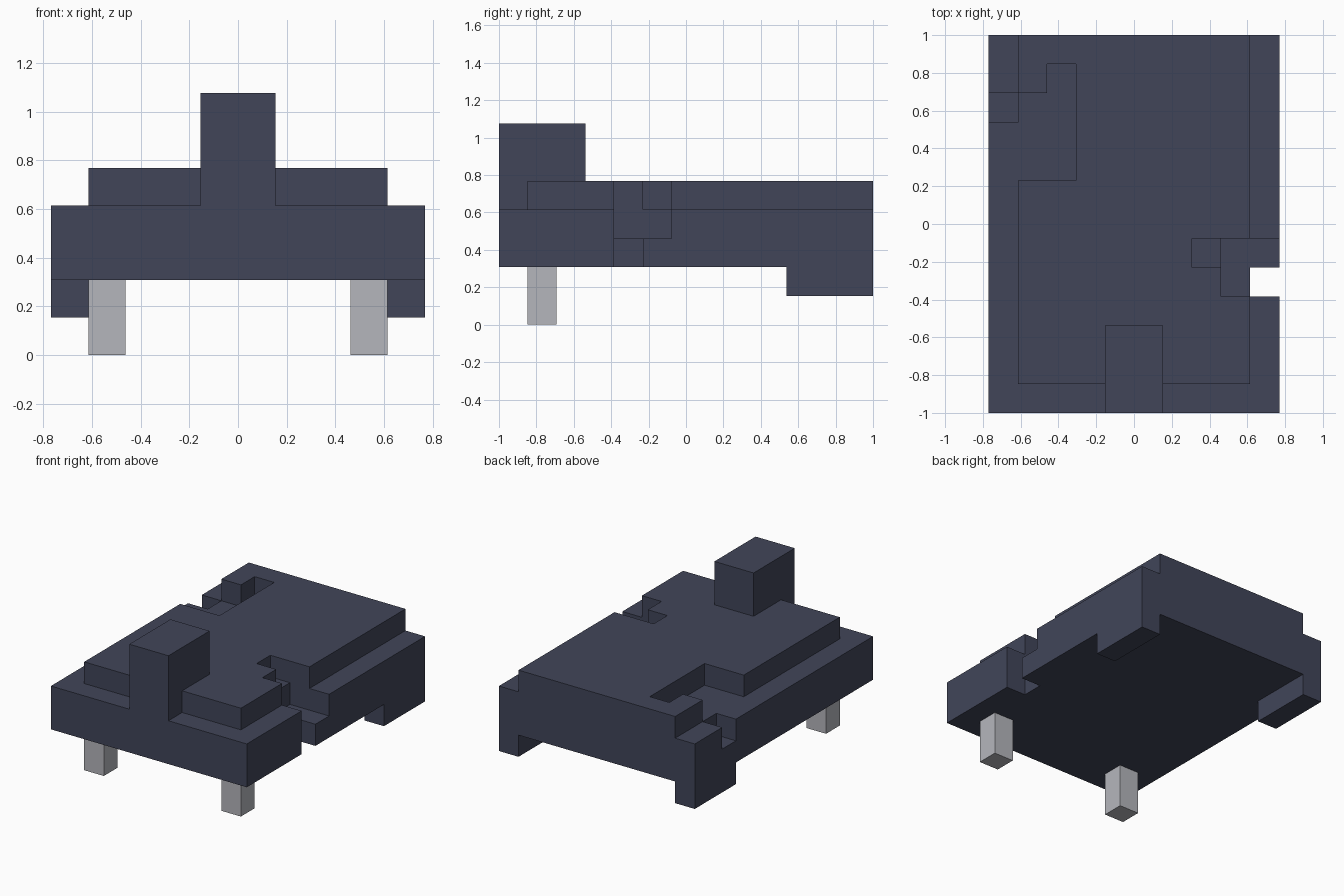
import bpy
import bmesh

if "Cube" in bpy.data.objects:
    bpy.data.objects.remove(bpy.data.objects["Cube"])

U = 2 / 13  # one block


def material(name, rgb):
    m = bpy.data.materials.new(name)
    lin = [(c / 255 / 12.92 if c / 255 <= 0.04045 else ((c / 255 + 0.055) / 1.055) ** 2.4) for c in rgb]
    m.diffuse_color = (*lin, 1)
    m.use_nodes = True
    m.node_tree.nodes["Principled BSDF"].inputs["Base Color"].default_value = m.diffuse_color
    return m


def prism(name, outline, z0, z1, mat):
    """Extrude a counter-clockwise outline (in blocks) from z0 to z1."""
    bm = bmesh.new()
    face = bm.faces.new([bm.verts.new((x * U, y * U, z0 * U)) for x, y in outline])
    top = bmesh.ops.extrude_face_region(bm, geom=[face], use_keep_orig=True)["geom"]
    verts = [v for v in top if isinstance(v, bmesh.types.BMVert)]
    bmesh.ops.translate(bm, verts=verts, vec=(0, 0, (z1 - z0) * U))
    bmesh.ops.recalc_face_normals(bm, faces=bm.faces)
    mesh = bpy.data.meshes.new(name)
    bm.to_mesh(mesh)
    bm.free()
    mesh.materials.append(mat)
    obj = bpy.data.objects.new(name, mesh)
    bpy.context.collection.objects.link(obj)
    return obj


def rect(x0, x1, y0, y1):
    return [(x0, y0), (x1, y0), (x1, y1), (x0, y1)]


slate = material("dark slate", (65, 69, 89))
grey = material("light grey", (181, 182, 188))

# lower slab with a notch cut right through the right side
prism("lower_body", [(-5, -6.5), (5, -6.5), (5, -2.5), (4, -2.5), (4, -1.5), (5, -1.5),
                     (5, 6.5), (-5, 6.5)], 2, 3, slate)

# middle slab with a wide right recess and a small left notch
prism("middle_body", [(-5, -6.5), (5, -6.5), (5, -2.5), (3, -2.5), (3, -0.5), (5, -0.5),
                      (5, 6.5), (-5, 6.5), (-5, 4.5), (-4, 4.5), (-4, 3.5), (-5, 3.5)], 3, 4, slate)

# raised top plate with stepped damage on both sides
prism("top_plate", [(-4, -5.5), (4, -5.5), (4, -2.5), (3, -2.5), (3, -1.5), (2, -1.5), (2, -0.5),
                    (4, -0.5), (4, 6.5), (-4, 6.5), (-4, 4.5), (-3, 4.5), (-3, 5.5), (-2, 5.5),
                    (-2, 1.5), (-4, 1.5)], 4, 5, slate)

# front tower
prism("front_tower", rect(-1, 1, -6.5, -3.5), 4, 7, slate)

# rear skirts and front legs on both sides
for side, left in (("left", -1), ("right", 1)):
    a, b = sorted((4 * left, 5 * left))
    prism(f"rear_skirt_{side}", rect(a, b, 3.5, 6.5), 1, 2, slate)
    a, b = sorted((3 * left, 4 * left))
    prism(f"front_leg_{side}", rect(a, b, -5.5, -4.5), 0, 2, grey)
